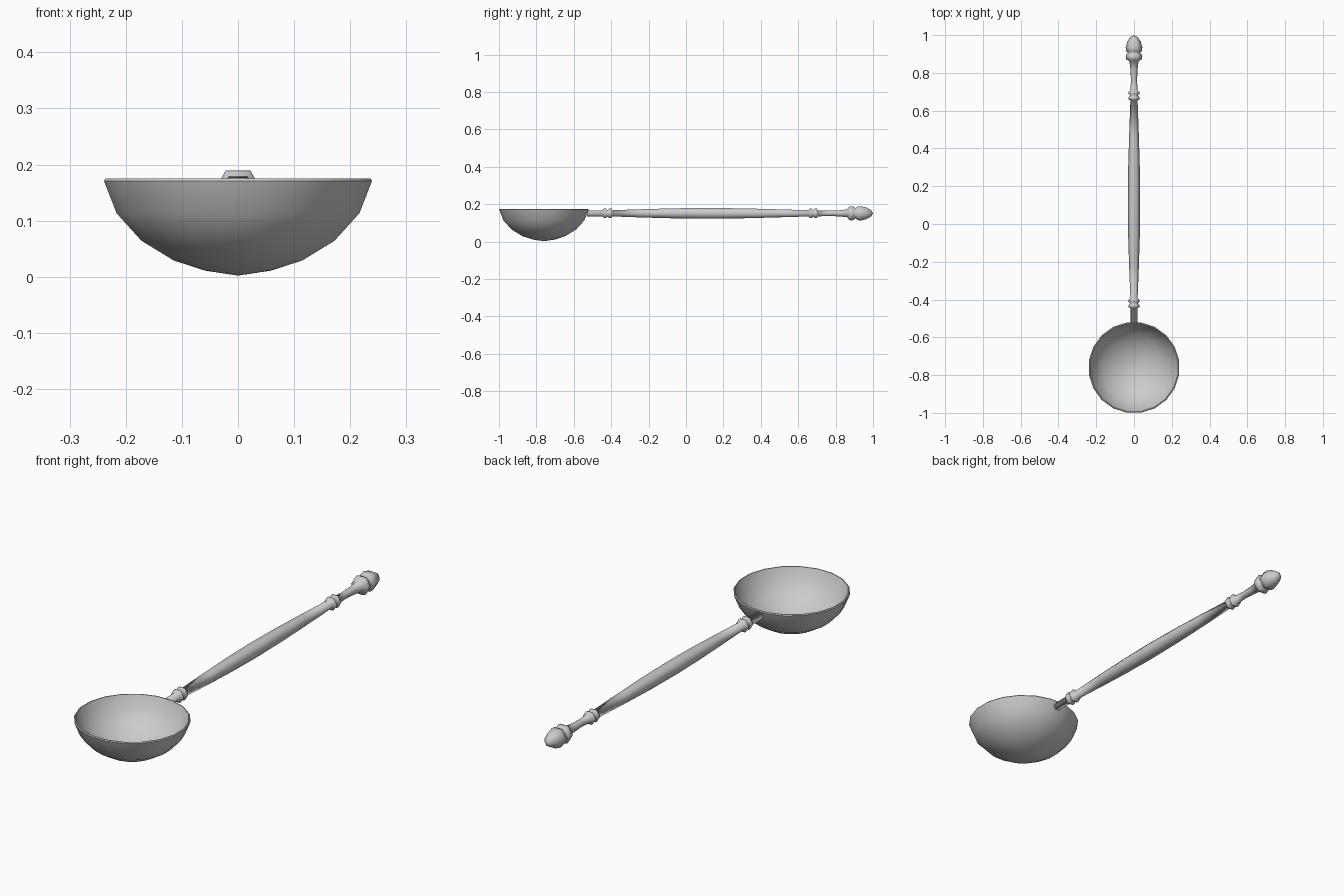
import bpy, bmesh, math

if "Cube" in bpy.data.objects:
    bpy.data.objects.remove(bpy.data.objects["Cube"])


def lathe(name, profile, sides, place, phase=0.0, angle=180):
    """Revolve (radius, height) points; zero radius makes a pole."""
    bm = bmesh.new()
    rings = []
    for r, h in profile:
        if r == 0:
            rings.append([bm.verts.new(place(0, 0, h))] * sides)
        else:
            rings.append([bm.verts.new(place(r * math.cos(a), r * math.sin(a), h))
                          for a in (2 * math.pi * (k + phase) / sides for k in range(sides))])
    for lo, hi in zip(rings, rings[1:]):
        for k in range(sides):
            n = (k + 1) % sides
            bm.faces.new(list(dict.fromkeys((lo[k], lo[n], hi[n], hi[k]))))
    bmesh.ops.recalc_face_normals(bm, faces=bm.faces[:])
    mesh = bpy.data.meshes.new(name)
    bm.to_mesh(mesh)
    bm.free()
    ob = bpy.data.objects.new(name, mesh)
    bpy.context.collection.objects.link(ob)
    bpy.ops.object.select_all(action='DESELECT')
    ob.select_set(True)
    bpy.context.view_layer.objects.active = ob
    bpy.ops.object.shade_smooth_by_angle(angle=math.radians(angle))
    return ob


# Bowl: outer shell, thin bevelled rim, inner shell
bowl = [(0, 0.002), (0.06, 0.011), (0.116, 0.029), (0.174, 0.064), (0.219, 0.113),
        (0.242, 0.171), (0.239, 0.175), (0.235, 0.175),
        (0.212, 0.116), (0.168, 0.069), (0.112, 0.035), (0.058, 0.017), (0, 0.009)]
lathe("bowl", bowl, 20, lambda x, y, h: (x, y - 0.76, h), 0.5, 50)

# Turned six-sided handle: neck, paired rings, swelling grip, paired rings, acorn finial
ring_pair = [(0.019, -0.024), (0.030, -0.020), (0.030, -0.010), (0.020, 0.0),
             (0.030, 0.010), (0.030, 0.020), (0.019, 0.024)]


def rings_at(y):
    return [(r, y + d) for r, d in ring_pair]


handle = [(0, -0.53), (0.018, -0.53)] + rings_at(-0.42)
handle += [(0.026, -0.22), (0.031, -0.06), (0.033, 0.10), (0.031, 0.29), (0.026, 0.46)]
handle += rings_at(0.68)
handle += [(0.016, 0.76), (0.019, 0.82), (0.024, 0.862), (0.041, 0.872), (0.044, 0.885),
           (0.040, 0.898), (0.031, 0.906), (0.042, 0.915), (0.044, 0.935),
           (0.036, 0.965), (0.019, 0.990), (0, 1.0)]
lathe("handle", handle, 6, lambda x, z, h: (x, h, z + 0.151))
